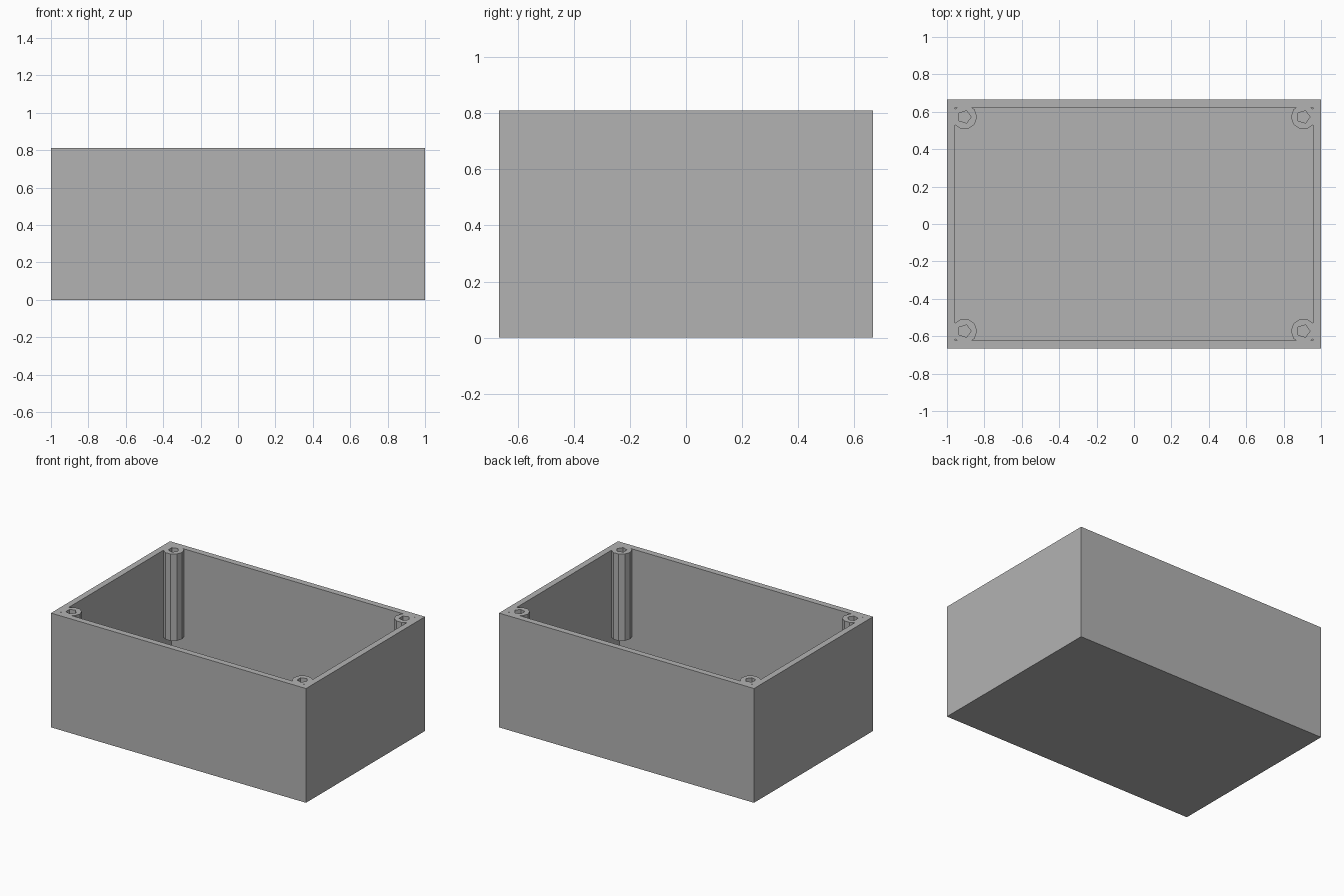
import bpy
import bmesh
from mathutils import Matrix

# Remove the default cube
cube = bpy.data.objects.get("Cube")
if cube:
    bpy.data.objects.remove(cube, do_unlink=True)

LENGTH, WIDTH, HEIGHT = 2.0, 1.333, 0.81
WALL = 0.044
POST_INSET, POST_RADIUS, POST_BOTTOM = 0.094, 0.067, 0.195
HOLE_RADIUS = 0.035

# Plain grey plastic
grey = bpy.data.materials.new("grey_plastic")
grey.use_nodes = True
colour = (0.45, 0.45, 0.45, 1)
grey.diffuse_color = colour
grey.node_tree.nodes["Principled BSDF"].inputs["Base Color"].default_value = colour


def make_object(name, bm):
    bmesh.ops.recalc_face_normals(bm, faces=bm.faces)
    mesh = bpy.data.meshes.new(name)
    bm.to_mesh(mesh)
    bm.free()
    mesh.materials.append(grey)
    obj = bpy.data.objects.new(name, mesh)
    bpy.context.collection.objects.link(obj)
    return obj


def box(name, size, bottom):
    bm = bmesh.new()
    place = Matrix.Translation((0, 0, bottom + size[2] / 2)) @ Matrix.Diagonal((*size, 1))
    bmesh.ops.create_cube(bm, size=1, matrix=place)
    return make_object(name, bm)


def corner_prisms(name, sides, radius, bottom, top):
    """One upright prism in each corner, with a vertex pointing along +x."""
    bm = bmesh.new()
    x, y = LENGTH / 2 - POST_INSET, WIDTH / 2 - POST_INSET
    for sx in (-1, 1):
        for sy in (-1, 1):
            turn = Matrix.Rotation(-1.5707963, 4, "Z")
            place = Matrix.Translation((sx * x, sy * y, (bottom + top) / 2)) @ turn
            bmesh.ops.create_cone(bm, cap_ends=True, segments=sides, radius1=radius,
                                  radius2=radius, depth=top - bottom, matrix=place)
    return make_object(name, bm)


def combine(target, other, operation):
    mod = target.modifiers.new(operation.lower(), "BOOLEAN")
    mod.operation = operation
    mod.solver = "EXACT"
    mod.object = other
    bpy.context.view_layer.objects.active = target
    bpy.ops.object.modifier_apply(modifier=mod.name)
    bpy.data.objects.remove(other, do_unlink=True)


# Open box with a floor and four walls
case = box("open_case", (LENGTH, WIDTH, HEIGHT), 0)
cavity = box("cavity_cutter", (LENGTH - 2 * WALL, WIDTH - 2 * WALL, HEIGHT), WALL)
combine(case, cavity, "DIFFERENCE")

# Screw posts hanging in the corners, flush with the rim
posts = corner_prisms("screw_posts", 10, POST_RADIUS, POST_BOTTOM, HEIGHT)
combine(case, posts, "UNION")

# Five-sided screw holes down through the posts
holes = corner_prisms("hole_cutters", 5, HOLE_RADIUS, POST_BOTTOM - WALL, HEIGHT + WALL)
combine(case, holes, "DIFFERENCE")
